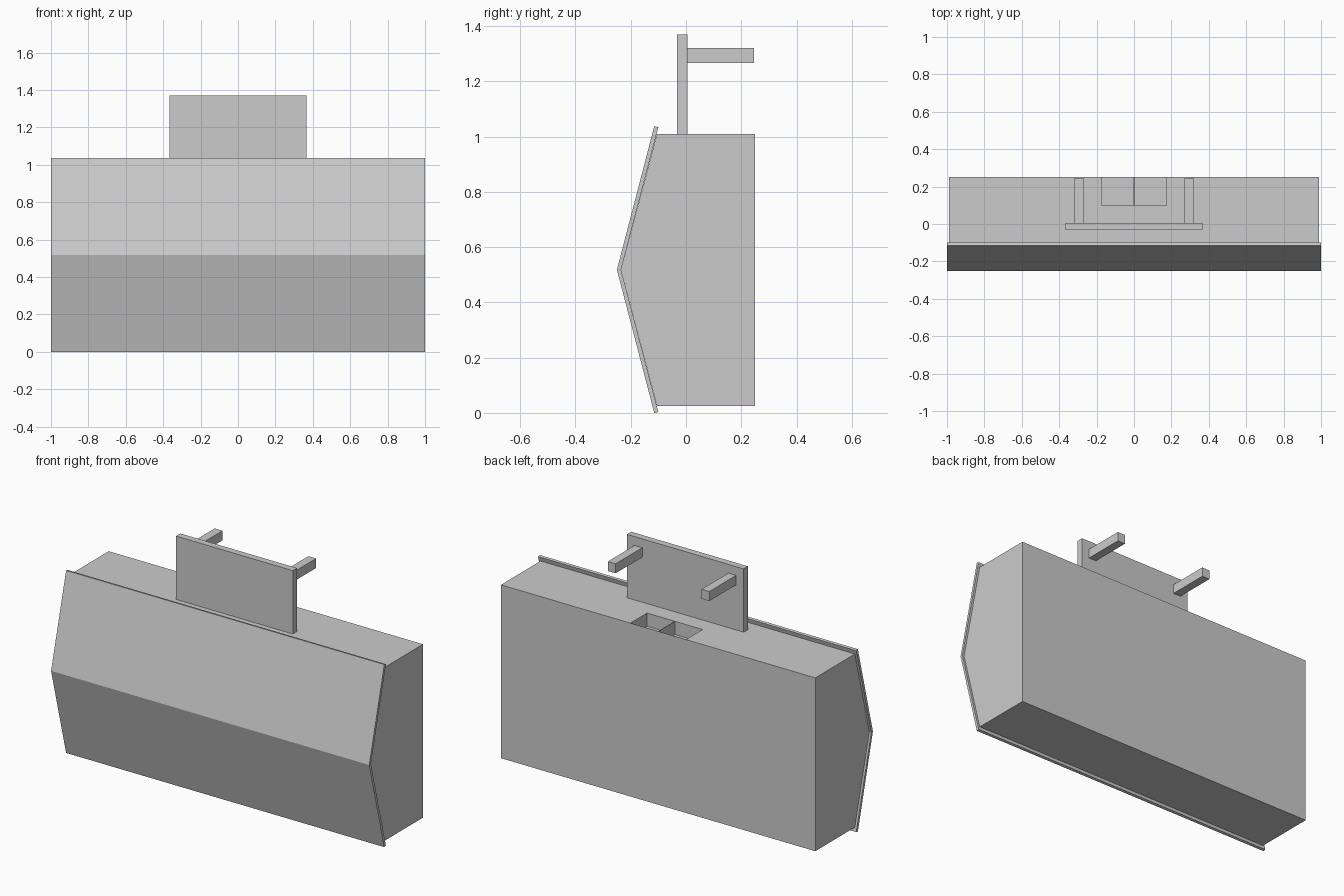
import bpy

default = bpy.data.objects.get("Cube")
if default:
    bpy.data.objects.remove(default, do_unlink=True)

grey = bpy.data.materials.new("light grey")
grey.use_nodes = True
colour = (0.6, 0.6, 0.6, 1)
grey.diffuse_color = colour
grey.node_tree.nodes["Principled BSDF"].inputs["Base Color"].default_value = colour


def extrude_profile(name, profile, x0, x1):
    """Solid with a (y, z) side profile spanning x0 to x1."""
    n = len(profile)
    verts = [(x, y, z) for x in (x0, x1) for y, z in profile]
    faces = [tuple(reversed(range(n))), tuple(range(n, 2 * n))]
    faces += [(i, (i + 1) % n, (i + 1) % n + n, i + n) for i in range(n)]
    mesh = bpy.data.meshes.new(name)
    mesh.from_pydata(verts, [], faces)
    mesh.materials.append(grey)
    obj = bpy.data.objects.new(name, mesh)
    bpy.context.collection.objects.link(obj)
    return obj


def box(name, x, y, z):
    (y0, y1), (z0, z1) = y, z
    return extrude_profile(name, [(y0, z0), (y1, z0), (y1, z1), (y0, z1)], *x)


# Main body with a pointed front
body = extrude_profile("body", [
    (-0.105, 0.025), (0.25, 0.025), (0.25, 1.01), (-0.105, 1.01), (-0.235, 0.518)],
    -0.988, 0.988)

# Two shallow pockets in the top, split by a thin divider
for side, span in (("right", (-0.175, -0.002)), ("left", (0.002, 0.175))):
    cutter = box(side + "_pocket_cutter", span, (0.1, 0.248), (0.935, 1.1))
    cutter.hide_render = True
    cutter.hide_viewport = True
    cutter.display_type = 'WIRE'
    cut = body.modifiers.new(side + " pocket", 'BOOLEAN')
    cut.operation = 'DIFFERENCE'
    cut.solver = 'EXACT'
    cut.object = cutter

# Bent sheet over the front
extrude_profile("front_panel", [
    (-0.115, 0.0), (-0.1, 0.003), (-0.235, 0.518), (-0.1, 1.034),
    (-0.115, 1.037), (-0.25, 0.518)], -1, 1)

# Upright plate and its two rear pegs
box("upright_plate", (-0.367, 0.367), (-0.032, 0.006), (1.01, 1.37))
for side, span in (("right", (-0.319, -0.27)), ("left", (0.27, 0.319))):
    box(side + "_peg", span, (0.006, 0.246), (1.266, 1.32))
